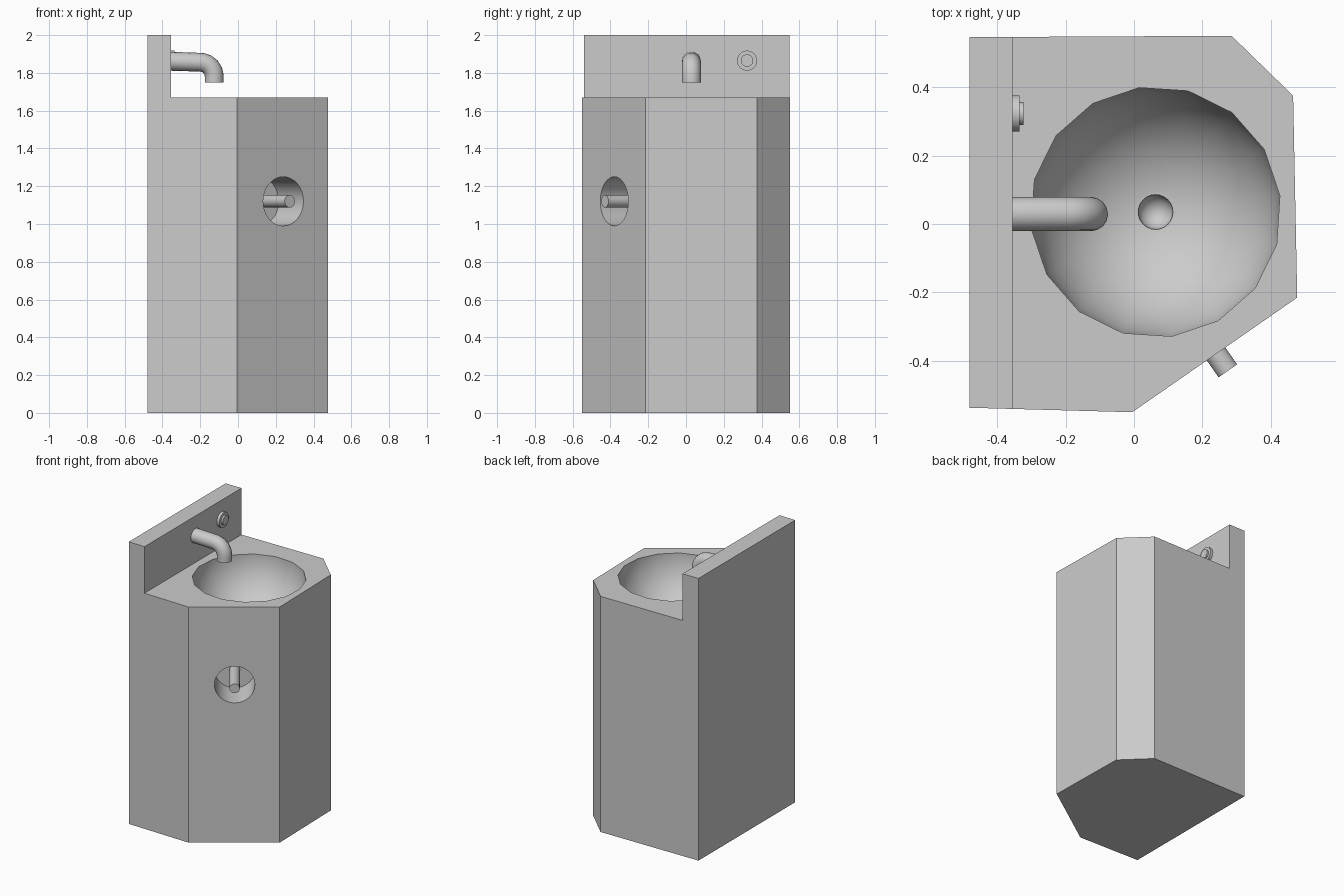
import bpy, bmesh, math
from mathutils import Vector

if "Cube" in bpy.data.objects:
    bpy.data.objects.remove(bpy.data.objects["Cube"])

FLOOR_Z, TOP_Z, BACK_X = 1.67, 2.0, -0.355


def smooth(obj, angle=35):
    bpy.ops.object.select_all(action='DESELECT')
    obj.select_set(True)
    bpy.context.view_layer.objects.active = obj
    bpy.ops.object.shade_smooth_by_angle(angle=math.radians(angle))


def cylinder(name, start, direction, length, radius, sides=32):
    d = Vector(direction).normalized()
    bpy.ops.mesh.primitive_cylinder_add(
        vertices=sides, radius=radius, depth=length,
        location=Vector(start) + d * length / 2,
        rotation=d.to_track_quat('Z', 'Y').to_euler())
    obj = bpy.context.object
    obj.name = name
    return obj


def sphere(name, loc, radius, segs, rings, turn=0):
    bpy.ops.mesh.primitive_uv_sphere_add(
        segments=segs, ring_count=rings, radius=radius, location=loc,
        rotation=(0, 0, math.radians(turn)))
    obj = bpy.context.object
    obj.name = name
    return obj


def cut(target, cutter):
    cutter.hide_render = True
    mod = target.modifiers.new("cut", 'BOOLEAN')
    mod.operation, mod.solver, mod.object = 'DIFFERENCE', 'EXACT', cutter
    bpy.context.view_layer.objects.active = target
    bpy.ops.object.modifier_apply(modifier=mod.name)
    bpy.data.objects.remove(cutter, do_unlink=True)


# Pedestal: faceted outline extruded to full height
outline = [(-0.48, -0.537), (-0.005, -0.55), (0.477, -0.215),
           (0.465, 0.375), (0.285, 0.55), (-0.48, 0.546)]
bm = bmesh.new()
face = bm.faces.new([bm.verts.new((x, y, 0)) for x, y in outline])
ext = bmesh.ops.extrude_face_region(bm, geom=[face])
bmesh.ops.translate(bm, vec=(0, 0, TOP_Z),
                    verts=[g for g in ext["geom"] if isinstance(g, bmesh.types.BMVert)])
bmesh.ops.recalc_face_normals(bm, faces=bm.faces)
mesh = bpy.data.meshes.new("pedestal")
bm.to_mesh(mesh)
bm.free()
pedestal = bpy.data.objects.new("pedestal", mesh)
bpy.context.collection.objects.link(pedestal)

# Step that leaves the splashback standing
bpy.ops.mesh.primitive_cube_add(size=2, location=(BACK_X + 1, 0, FLOOR_Z + 1))
cut(pedestal, bpy.context.object)

# Bowl and drain hollow
bowl = (0.063, 0.035)
cut(pedestal, sphere("bowl_cutter", (*bowl, FLOOR_Z), 0.368, 16, 17, 7.5))
cut(pedestal, sphere("drain_cutter", (*bowl, FLOOR_Z - 0.365), 0.051, 24, 15))

# Round niche in the angled face, with its push rod
normal = Vector((0.335, -0.482, 0)).normalized()
niche = Vector((0.24, -0.38, 1.12))
depth = 0.23
cut(pedestal, cylinder("niche_cutter", niche - normal * depth, normal, depth + 0.1, 0.13))
smooth(pedestal)
smooth(cylinder("push_rod", niche - normal * (depth + 0.01), normal, depth + 0.07, 0.033))

# Spout: bent pipe with closed ends
path = [(-0.37, 1.862), (-0.19, 1.856), (-0.165, 1.848), (-0.145, 1.832),
        (-0.131, 1.81), (-0.126, 1.785), (-0.126, 1.75)]
curve = bpy.data.curves.new("spout", 'CURVE')
curve.dimensions = '3D'
curve.bevel_depth = 0.05
curve.bevel_resolution = 6
curve.use_fill_caps = True
spline = curve.splines.new('POLY')
spline.points.add(len(path) - 1)
for p, (x, z) in zip(spline.points, path):
    p.co = (x, 0.029, z, 1)
spout = bpy.data.objects.new("spout", curve)
bpy.context.collection.objects.link(spout)
bpy.ops.object.select_all(action='DESELECT')
spout.select_set(True)
bpy.context.view_layer.objects.active = spout
bpy.ops.object.convert(target='MESH')
smooth(bpy.context.object)

# Round button on the splashback
for name, reach, radius in (("button_ring", 0.02, 0.053), ("button", 0.032, 0.033)):
    smooth(cylinder(name, (BACK_X - 0.01, 0.323, 1.865), (1, 0, 0), reach + 0.01, radius))
